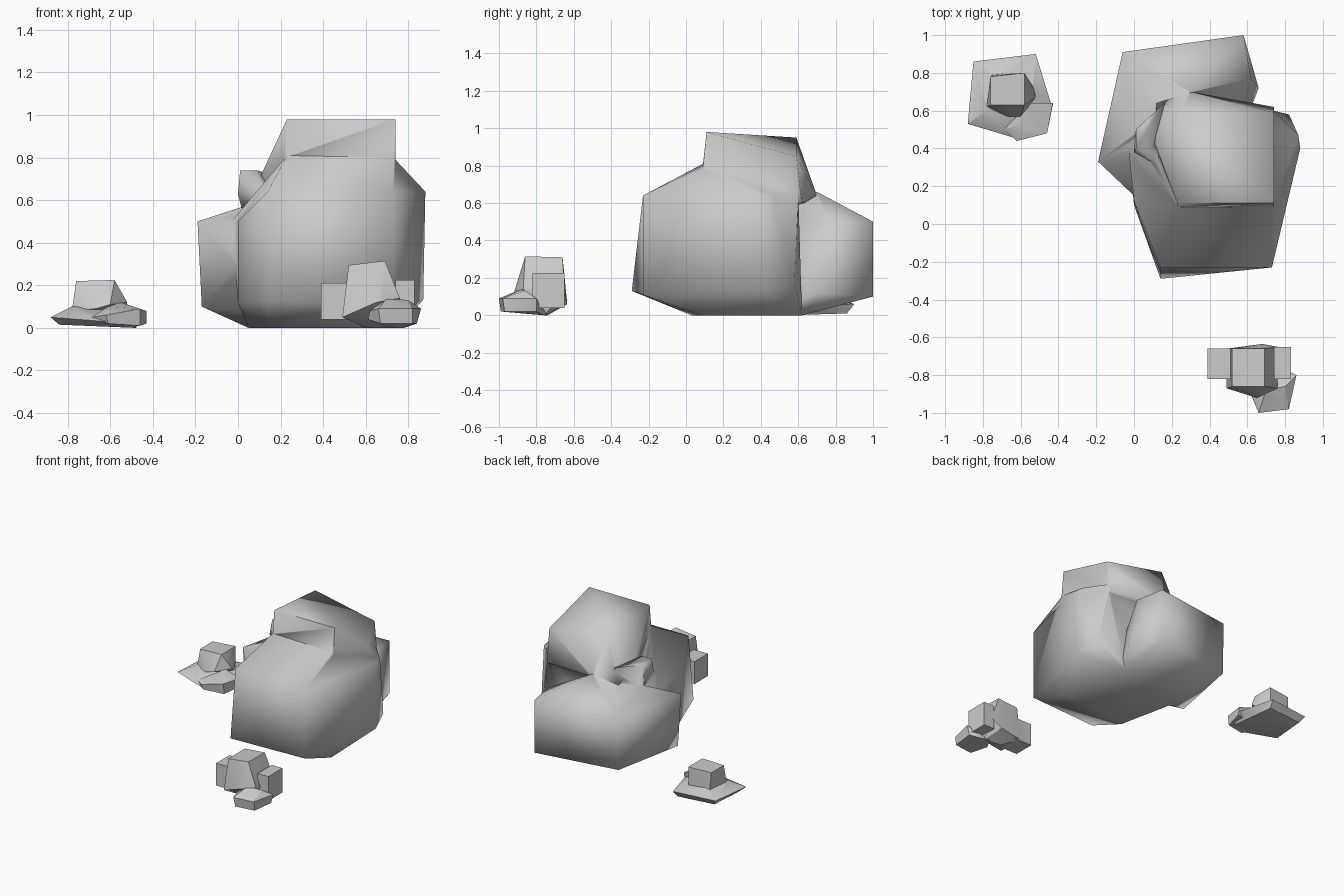
import bpy
import bmesh
import math

old = bpy.data.objects.get("Cube")
if old:
    bpy.data.objects.remove(old, do_unlink=True)

stone = bpy.data.materials.new("grey_stone")
stone.use_nodes = True
stone.diffuse_color = (0.6, 0.6, 0.6, 1)
bsdf = stone.node_tree.nodes["Principled BSDF"]
bsdf.inputs["Base Color"].default_value = (0.6, 0.6, 0.6, 1)
bsdf.inputs["Roughness"].default_value = 0.9


def chunk(name, points):
    """Convex stone chunk wrapped around its corner points."""
    bm = bmesh.new()
    for p in points:
        bm.verts.new(p)
    res = bmesh.ops.convex_hull(bm, input=bm.verts)
    loose = [v for v in bm.verts if not v.link_faces]
    bmesh.ops.delete(bm, geom=loose, context='VERTS')
    bmesh.ops.recalc_face_normals(bm, faces=bm.faces)
    mesh = bpy.data.meshes.new(name)
    bm.to_mesh(mesh)
    bm.free()
    mesh.materials.append(stone)
    obj = bpy.data.objects.new(name, mesh)
    bpy.context.collection.objects.link(obj)
    return obj


def fuse(name, chunks, angle):
    """Join overlapping chunks into one skin and shade it."""
    base = chunks[0]
    base.name = name
    for other in chunks[1:]:
        mod = base.modifiers.new("join", 'BOOLEAN')
        mod.operation = 'UNION'
        mod.solver = 'EXACT'
        mod.object = other
    deps = bpy.context.evaluated_depsgraph_get()
    mesh = bpy.data.meshes.new_from_object(base.evaluated_get(deps))
    base.modifiers.clear()
    base.data = mesh
    for other in chunks[1:]:
        bpy.data.objects.remove(other, do_unlink=True)
    bm = bmesh.new()
    bm.from_mesh(mesh)
    bmesh.ops.remove_doubles(bm, verts=bm.verts, dist=0.004)
    bm.to_mesh(mesh)
    bm.free()
    bpy.ops.object.select_all(action='DESELECT')
    base.select_set(True)
    bpy.context.view_layer.objects.active = base
    bpy.ops.object.shade_smooth_by_angle(angle=math.radians(angle))


# Boulder: broad front body, raised crown, rear shoulder, side knob
body = chunk("body", [
    (.14, -.29, .13), (.73, -.23, .11), (.14, -.23, .64), (.73, -.23, .64),
    (.23, .09, .81), (.73, .09, .80), (.88, .40, .64), (.87, .47, .64),
    (.87, .42, .13), (.82, .58, .17), (.74, .60, .66), (.15, .60, .66),
    (0, .10, .12), (0, .12, .5), (-.03, .4, .5),
    (.14, .03, 0), (.73, .08, 0), (.60, .62, 0), (.05, .45, 0)])
crown = chunk("crown", [
    (.23, .11, .98), (.74, .11, .98), (.24, .59, .95), (.74, .59, .85),
    (.23, .09, .80), (.74, .09, .79), (.10, .45, .70), (.12, .64, .60),
    (.74, .62, .6), (.3, .70, .64), (.3, .2, .5), (.7, .2, .5)])
shoulder = chunk("shoulder", [
    (-.19, .33, .50), (-.06, .91, .50), (.58, 1, .50), (.62, .77, .50),
    (-.17, .34, .10), (-.06, .90, .10), (.58, 1, .10), (.66, .72, .12),
    (.30, .70, .66), (.05, .45, .52), (0, .15, .3),
    (.05, .45, 0), (.60, .62, 0), (.5, .3, .02)])
knob = chunk("knob", [
    (.01, .40, .74), (.09, .40, .74), (.01, .50, .73), (.16, .64, .72),
    (0, .38, .63), (.14, .30, .64), (.18, .62, .55), (.02, .5, .55)])
fuse("boulder", [body, crown, shoulder, knob], 85)

# Flat rock: wide slab, square stub on top, low lump in front
slab = chunk("slab", [
    (-.85, .86, .06), (-.52, .90, .06), (-.44, .64, .05), (-.47, .49, .03),
    (-.62, .45, .03), (-.88, .53, .05), (-.84, .56, .015), (-.82, .83, .015),
    (-.53, .86, .01), (-.48, .55, 0), (-.78, .60, .10), (-.72, .79, .10),
    (-.53, .72, .10)])
stub = chunk("stub", [
    (-.76, .63, .22), (-.58, .63, .225), (-.58, .80, .225), (-.76, .78, .22),
    (-.78, .62, .08), (-.67, .57, .09), (-.60, .57, .11), (-.52, .67, .12),
    (-.53, .72, .08), (-.58, .80, .06), (-.75, .79, .06)])
lump = chunk("lump", [
    (-.62, .44, .06), (-.46, .48, .09), (-.43, .64, .08), (-.55, .64, .12),
    (-.69, .50, .05), (-.61, .45, .02), (-.46, .49, .01), (-.43, .63, .02),
    (-.6, .6, .01), (-.61, .52, .10)])
fuse("flat_rock", [slab, stub, lump], 30)

# Small rock: tall core, a block on each side, slab at the front
core = chunk("core", [
    (.52, -.86, .295), (.69, -.86, .315), (.69, -.66, .31), (.52, -.66, .295),
    (.49, -.87, .05), (.65, -.92, .12), (.76, -.87, .14), (.76, -.65, .12),
    (.68, -.635, .06), (.49, -.66, .05), (.60, -.74, 0), (.74, -.76, 0)])
left_block = chunk("left_block", [
    (x, y, z) for x in (.74, .83) for y in (-.82, -.65) for z in (.04, .225)])
right_block = chunk("right_block", [
    (x, y, z) for x in (.39, .54) for y in (-.82, -.66) for z in (.04, .21)])
front_slab = chunk("front_slab", [
    (.66, -1, .09), (.82, -.98, .09), (.86, -.80, .09), (.62, -.90, .08),
    (.67, -.99, .02), (.82, -.97, .02), (.84, -.80, .02), (.61, -.88, .04),
    (.70, -.88, .14), (.80, -.86, .13), (.70, -.74, 0), (.78, -.76, 0)])
fuse("small_rock", [core, left_block, right_block, front_slab], 30)
